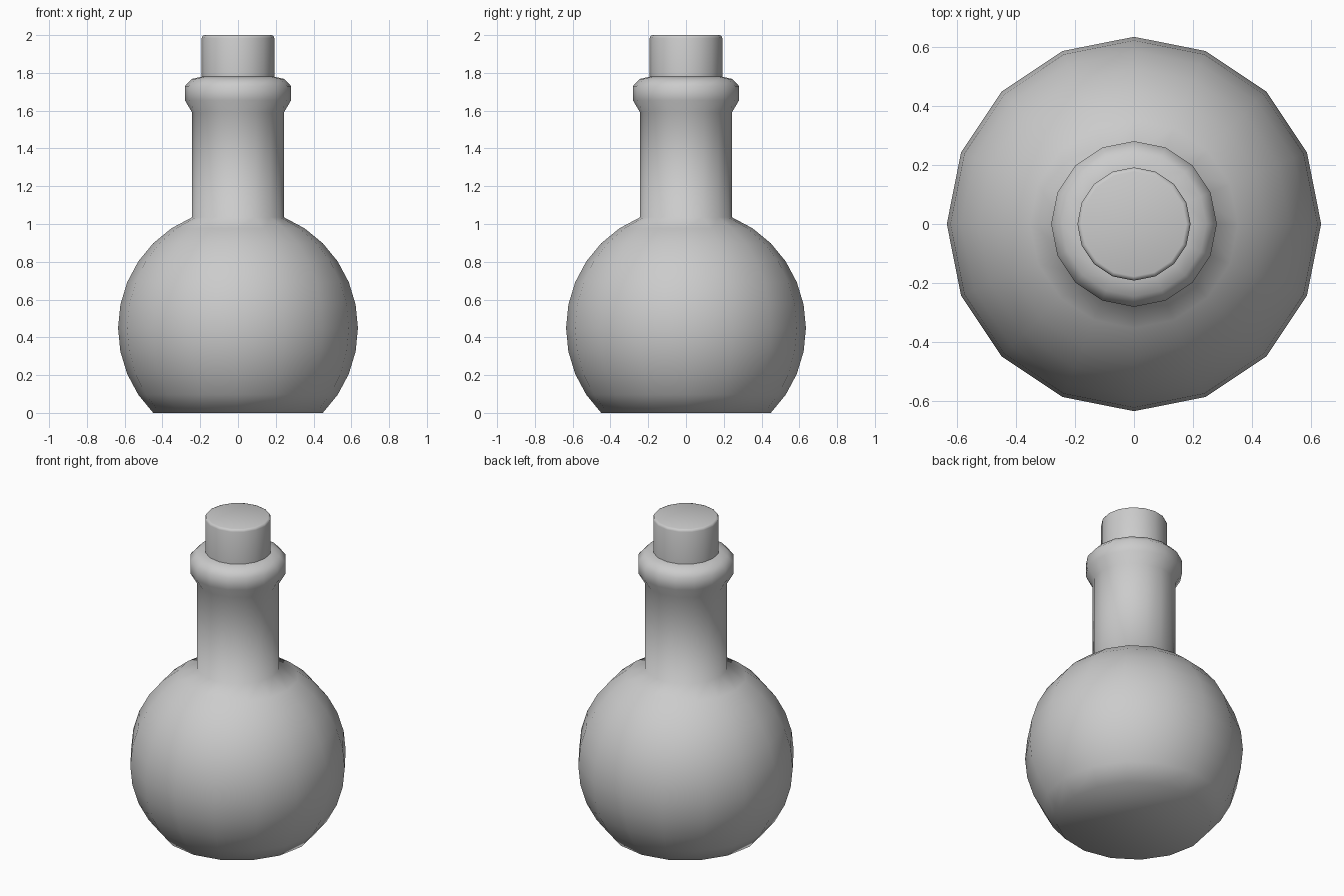
import bpy, bmesh, math

if "Cube" in bpy.data.objects:
    bpy.data.objects.remove(bpy.data.objects["Cube"])

SIDES = 16

def lathe(name, profile, smooth_angle):
    """Revolve (radius, z) points around z and cap both ends."""
    bm = bmesh.new()
    rings = []
    for r, z in profile:
        rings.append([bm.verts.new((r * math.cos(math.tau * i / SIDES),
                                    r * math.sin(math.tau * i / SIDES), z))
                      for i in range(SIDES)])
    for a, b in zip(rings, rings[1:]):
        for i in range(SIDES):
            j = (i + 1) % SIDES
            bm.faces.new((a[i], a[j], b[j], b[i]))
    bm.faces.new(rings[0][::-1])
    bm.faces.new(rings[-1])
    mesh = bpy.data.meshes.new(name)
    bm.to_mesh(mesh)
    bm.free()
    obj = bpy.data.objects.new(name, mesh)
    bpy.context.collection.objects.link(obj)
    bpy.ops.object.select_all(action='DESELECT')
    bpy.context.view_layer.objects.active = obj
    obj.select_set(True)
    bpy.ops.object.shade_smooth_by_angle(angle=math.radians(smooth_angle))
    return obj

# Flask: spherical bulb cut flat at the base, straight neck, rolled lip
R, CZ = 0.635, 0.449
bulb = [(R * math.cos(math.radians(a)), CZ + R * math.sin(math.radians(a)))
        for a in [-45 + 11.25 * k for k in range(11)]]
bulb[0] = (bulb[0][0], 0.0)
neck_and_lip = [(0.243, 1.59), (0.281, 1.655), (0.281, 1.73),
                (0.245, 1.768), (0.19, 1.78)]
lathe("flask", bulb + neck_and_lip, 80)

# Stopper: cylinder with a softened top edge
lathe("stopper", [(0.192, 1.77), (0.192, 1.985), (0.188, 1.996), (0.178, 2.0)], 50)
